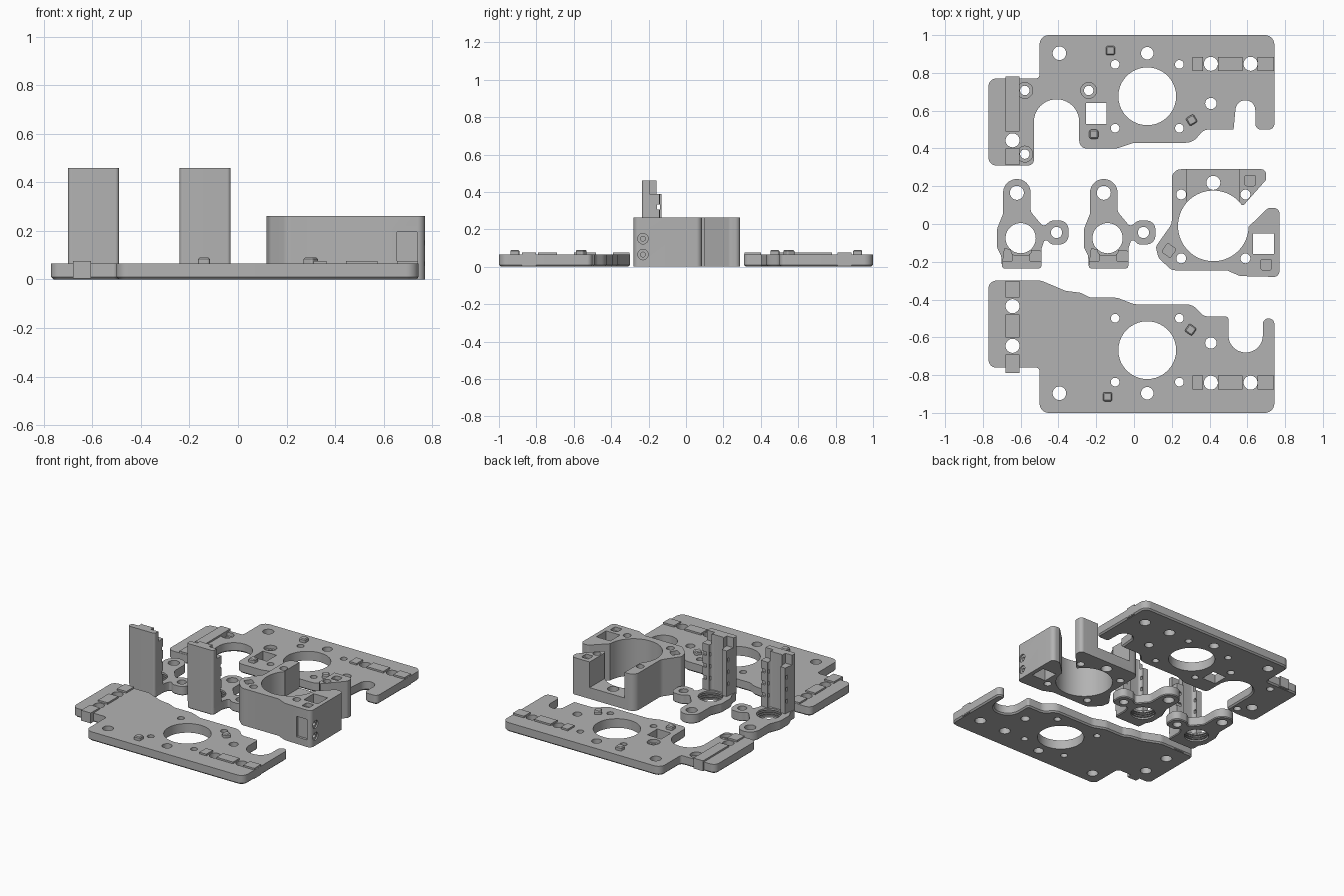
import bpy, bmesh, math
from mathutils import Matrix, Vector

cube = bpy.data.objects.get("Cube")
if cube:
    bpy.data.objects.remove(cube)

grey = bpy.data.materials.new("plain_grey")
grey.use_nodes = True
COLOR = (.45, .45, .45, 1)
grey.diffuse_color = COLOR
grey.node_tree.nodes["Principled BSDF"].inputs["Base Color"].default_value = COLOR

THICK = .065


def rounded(corners, steps=10):
    """Turn (x, y, radius) corners into a filleted outline."""
    out = []
    for i, (x, y, r) in enumerate(corners):
        p = Vector((x, y))
        a = Vector(corners[i - 1][:2]) - p
        b = Vector(corners[(i + 1) % len(corners)][:2]) - p
        if r == 0:
            out.append(p)
            continue
        half = a.angle(b) / 2
        t = min(r / math.tan(half), a.length * .498, b.length * .498)
        r = t * math.tan(half)
        mid = p + (a.normalized() + b.normalized()).normalized() * (r / math.sin(half))
        start = p + a.normalized() * t - mid
        sweep = start.angle_signed(p + b.normalized() * t - mid)
        for k in range(steps + 1):
            out.append(mid + Matrix.Rotation(-sweep * k / steps, 2) @ start)
    return [p for i, p in enumerate(out) if (p - out[i - 1]).length > .002]


def circle(x, y, r, sides=40):
    return [Vector((x + r * math.cos(math.tau * k / sides),
                    y + r * math.sin(math.tau * k / sides))) for k in range(sides)]


def square(x, y, size, turn=0):
    h = size / 2
    pts = rounded([(-h, -h, .01), (h, -h, .01), (h, h, .01), (-h, h, .01)], 4)
    return [Matrix.Rotation(math.radians(turn), 2) @ p + Vector((x, y)) for p in pts]


def rect(x0, x1, y0, y1):
    return [Vector(p) for p in ((x0, y0), (x1, y0), (x1, y1), (x0, y1))]


def prism(bm, pts, z0, z1, low=0, high=0, matrix=None):
    """Extrude an outline, optionally chamfering the bottom or top rim."""
    area = sum(pts[i - 1].cross(p) for i, p in enumerate(pts))
    if area < 0:
        pts = pts[::-1]
    bottom = [bm.verts.new((p.x, p.y, z0 + low)) for p in pts]
    top = [bm.verts.new((p.x, p.y, z1 - high)) for p in pts]
    caps = [(bm.faces.new(bottom[::-1]), low, z0), (bm.faces.new(top), high, z1)]
    for i in range(len(pts)):
        bm.faces.new((bottom[i - 1], bottom[i], top[i], top[i - 1]))
    bm.normal_update()
    for face, size, z in caps:
        if size:
            bmesh.ops.inset_region(bm, faces=[face], thickness=size, use_even_offset=True)
            for v in face.verts:
                v.co.z = z
    if matrix:
        bmesh.ops.transform(bm, matrix=matrix, verts=bottom + top)


def make(name, bm):
    mesh = bpy.data.meshes.new(name)
    bm.to_mesh(mesh)
    bm.free()
    mesh.materials.append(grey)
    ob = bpy.data.objects.new(name, mesh)
    bpy.context.collection.objects.link(ob)
    return ob


def carve(name, body, cuts):
    """Subtract each cutter in turn, then shade smooth with sharp edges kept."""
    ob = make(name, body)
    bpy.ops.object.select_all(action="DESELECT")
    bpy.context.view_layer.objects.active = ob
    ob.select_set(True)
    for cut in cuts:
        bm = bmesh.new()
        prism(bm, *cut)
        cutter = make("cutter", bm)
        cutter.hide_render = True
        mod = ob.modifiers.new("cut", "BOOLEAN")
        mod.operation, mod.solver, mod.object = "DIFFERENCE", "EXACT", cutter
        bpy.ops.object.modifier_apply(modifier=mod.name)
        bpy.data.objects.remove(cutter)
    bpy.ops.object.shade_smooth_by_angle(angle=math.radians(30))
    return ob


def plate(name, outline, holes, bores, windows, pegs, rails):
    body = bmesh.new()
    prism(body, rounded(outline), 0, THICK, low=.01)
    cuts = [(circle(*h), -.1, .2) for h in holes]
    for x, y in bores:
        cuts += [(circle(x, y, .025), -.1, .2), (circle(x, y, .042), .04, .2)]
    cuts += [(rect(*w), -.1, .2) for w in windows]
    carve(name, body, cuts)
    # Raised rails and locating pegs
    extra = bmesh.new()
    for r in rails:
        prism(extra, rect(*r), .003, .077)
    for x, y, turn in pegs:
        prism(extra, square(x, y, .048, turn), .05, .09, high=.006)
    make(name + "_rails_and_pegs", extra)


def motor_holes(cy, side):
    """Large bore with its four screws and the shared fixing holes."""
    far = cy + side * .228
    holes = [(.07, cy, .153), (-.395, far, .036), (.07, far, .033),
             (.407, cy - side * .038, .03)]
    holes += [(.07 + sx * .17, cy + sy * .169, .023) for sx in (-1, 1) for sy in (-1, 1)]
    return holes + [(x, cy + side * .172, .037) for x in (.407, .617)]


def long_rails(y0, y1):
    return [(a, b, y0, y1) for a, b in ((.31, .365), (.445, .575), (.655, .742))]


# Back plate
plate("back_plate",
      [(-.77, .31, .04), (-.53, .31, .03), (-.53, .66, .119), (-.29, .66, .119),
       (-.29, .4, .04), (-.09, .4, .08), (.0, .43, .08), (.31, .43, .08),
       (.37, .5, .06), (.537, .5, .01), (.537, .655, .055), (.642, .655, .055),
       (.642, .5, .03), (.743, .5, .03), (.743, 1, .05), (-.5, 1, .05),
       (-.5, .77, .02), (-.77, .77, .04)],
      motor_holes(.676, 1) + [(-.643, .443, .037)],
      [(-.578, .707), (-.24, .707), (-.578, .37)],
      [(-.253, -.145, .53, .64)],
      [(-.125, .918, 0), (-.213, .475, 0), (.305, .55, 30)],
      long_rails(.81, .885) + [(-.68, -.605, .312, .4), (-.68, -.605, .49, .78)])

# Front plate
plate("front_plate",
      [(-.77, -.76, .04), (-.5, -.76, .02), (-.5, -1, .05), (.743, -1, .05),
       (.743, -.5, .029), (.682, -.5, .029), (.682, -.68, .09), (.5, -.68, .09),
       (.5, -.49, .015), (.37, -.49, .06), (.31, -.425, .08), (.0, -.425, .08),
       (-.09, -.39, .08), (-.23, -.39, .05), (-.29, -.36, .05), (-.36, -.355, .08),
       (-.49, -.3, .06), (-.77, -.3, .04)],
      motor_holes(-.668, -1) + [(-.643, y, .037) for y in (-.435, -.645)],
      [], [], [(-.14, -.915, 0), (.3, -.56, -35)],
      long_rails(-.877, -.802)
      + [(-.68, -.605, a, b) for a, b in ((-.79, -.69), (-.6, -.48), (-.39, -.302))])

# Motor housing: open ring with two arms
body = bmesh.new()
prism(body, rounded(
    [(.77, -.28, .03), (.77, .085, .05), (.71, .085, .03), (.58, -.04, 0),
     (.5, .02, 0), (.54, .1, 0), (.59, .1, .02), (.7, .235, .03), (.7, .29, .03),
     (.2, .29, .05), (.2, 0, .06), (.115, -.12, .03), (.13, -.18, .04),
     (.2, -.245, .05), (.5, -.245, .04), (.57, -.28, .04)]), 0, .262)
cuts = [(circle(.42, -.01, .187, 64), -.1, .4), (circle(.42, .218, .037), -.1, .2)]
cuts += [(circle(.42 + sx * .17, -.013 + sy * .169, .026), -.1, .4)
         for sx in (-1, 1) for sy in (-1, 1)]
cuts.append((rect(.63, .74, -.16, -.05), -.1, .4))
for x, y, turn in ((.615, .23, 0), (.185, -.14, -35), (.7, -.215, 0)):
    cuts.append((square(x, y, .056, turn), .235, .4))
# Lowered back wall and front pocket
cuts.append((rect(.28, .555, .12, .4), .08, .45))
cuts.append((rect(.655, .738, -.4, -.262), .05, .195))
# Side screw holes
for z in (.065, .15):
    move = Matrix.Translation((0, -.23, z)) @ Matrix.Rotation(math.pi / 2, 4, "Y")
    for r, depth in ((.028, .76), (.013, .68)):
        cuts.append((circle(0, 0, r, 24), depth, .9, 0, 0, move))
carve("motor_housing", body, cuts)

# Two rod carriers: lobed base with an upright channel
for side, cx in (("outer", -.6), ("inner", -.14)):
    shift = Matrix.Translation((cx, -.075, 0))
    body = bmesh.new()
    prism(body, rounded(
        [(-.1, -.16, .02), (.11, -.16, .02), (.11, -.05, .03), (.13, 0, .02),
         (.16, -.033, .03), (.253, -.033, .063), (.253, .093, .063), (.16, .093, .04),
         (.12, .06, .02), (.053, .14, .04), (.053, .313, .073), (-.093, .313, .073),
         (-.093, .12, .04), (-.125, .05, .05), (-.125, -.05, .05), (-.1, -.1, .03)]),
        0, THICK, low=.006)
    cuts = [(circle(0, 0, .08), -.1, .2), (circle(-.02, .24, .037), -.1, .2),
            (circle(.19, .03, .03), -.1, .2)]
    cuts += [(circle(0, 0, .09), .012 + k * .016, .02 + k * .016) for k in range(3)]
    carve(side + "_carrier_base", body, cuts).matrix_world = shift

    # Upright: thick middle to full height, shorter flanges with side slots
    body = bmesh.new()
    prism(body, rounded([(-.1, -.16, .015), (.11, -.16, .015),
                         (.11, -.055, .012), (-.1, -.055, .012)]), .05, .46)
    cuts = [(rounded([(-.05, -.09, .02), (.055, -.09, .02),
                      (.055, .1, 0), (-.05, .1, 0)]), -.1, .6)]
    cuts += [(rect(a, b, -.12, .1), .39, .6) for a, b in ((-.2, -.045), (.05, .2))]
    cuts += [(rect(-.2, .2, -.08, -.065), z - .013, z + .013) for z in (.15, .235, .32)]
    carve(side + "_carrier_post", body, cuts).matrix_world = shift
